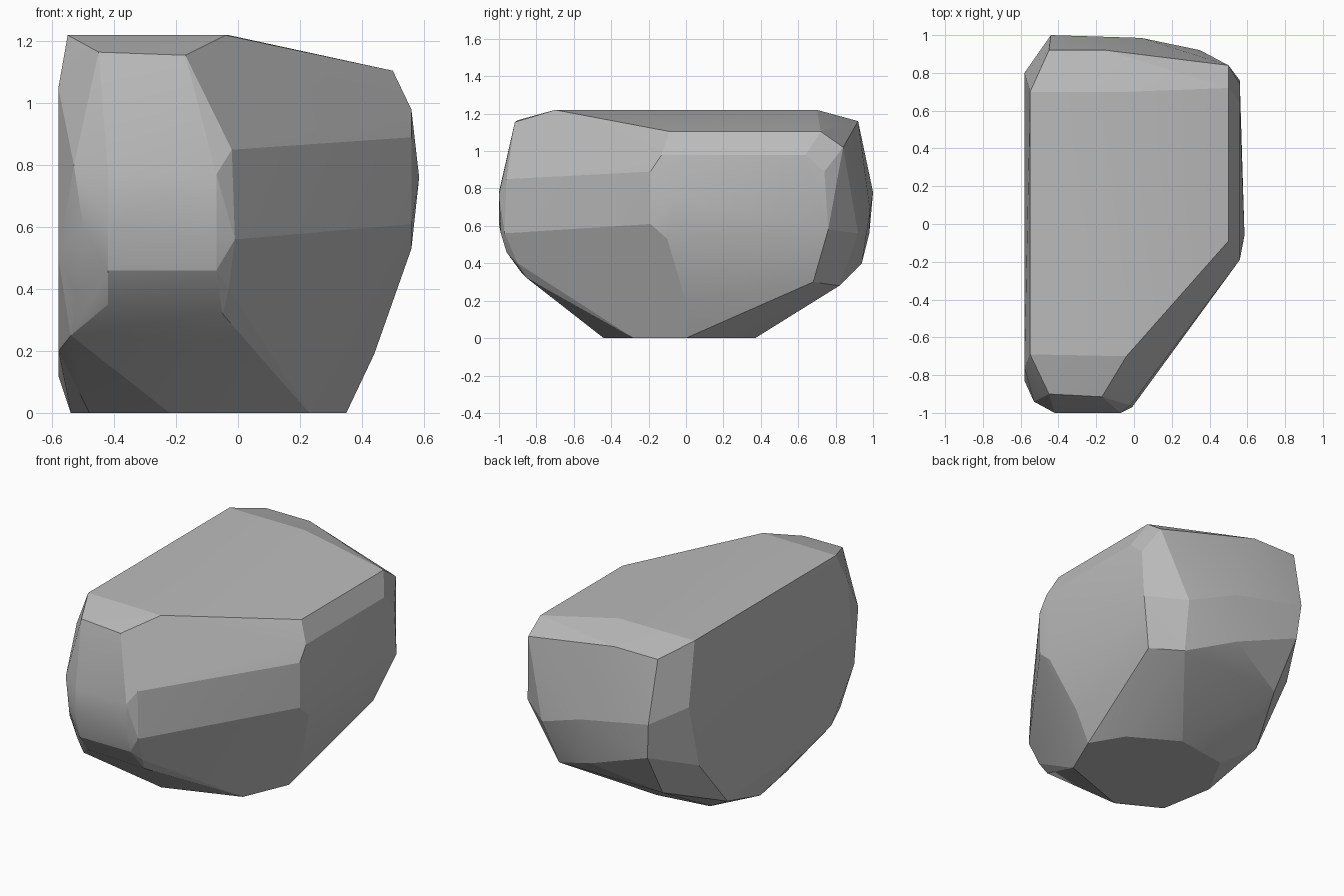
import bpy
import bmesh
import math

# Remove the default cube only
cube = bpy.data.objects.get("Cube")
if cube:
    bpy.data.objects.remove(cube, do_unlink=True)


def stone_material():
    """One plain grey for the whole boulder."""
    grey = (.5, .5, .5, 1)
    material = bpy.data.materials.new("stone_grey")
    material.use_nodes = True
    material.diffuse_color = grey
    material.node_tree.nodes["Principled BSDF"].inputs["Base Color"].default_value = grey
    return material


def level(height, outline):
    """Place a flat outline at one height."""
    return [(x, y, height) for x, y in outline]


def wall(x, profile):
    """Place a side profile at one distance from the middle."""
    return [(x, y, z) for y, z in profile]


def hull_object(name, corners, material):
    """Stretch a tight faceted skin over the corner points."""
    bm = bmesh.new()
    for corner in corners:
        bm.verts.new(corner)
    result = bmesh.ops.convex_hull(bm, input=bm.verts[:])
    loose = set(result["geom_interior"]) | set(result["geom_unused"])
    loose = [item for item in loose if isinstance(item, bmesh.types.BMVert)]
    bmesh.ops.delete(bm, geom=loose, context="VERTS")
    # Merge the nearly coplanar triangles into broad facets
    bmesh.ops.dissolve_limit(bm, angle_limit=math.radians(2),
                             verts=bm.verts[:], edges=bm.edges[:])
    bmesh.ops.recalc_face_normals(bm, faces=bm.faces[:])
    mesh = bpy.data.meshes.new(name)
    bm.to_mesh(mesh)
    bm.free()
    mesh.materials.append(material)
    rock = bpy.data.objects.new(name, mesh)
    bpy.context.collection.objects.link(rock)
    return rock


# Resting face on the ground
base = level(0, [(-.22, -.44), (-.48, -.3), (-.54, .04), (-.39, .32),
                 (-.06, .37), (.23, .2), (.35, 0), (.23, -.28)])

# Level crown and the sloping shoulder beside it
crown = level(1.22, [(-.55, -.69), (-.04, -.7), (-.03, .7), (-.55, .7)])
shoulder = level(1.105, [(.5, -.09), (.5, .72)])

# Blunt front with its chamfered rim and undercut
front = [(-.45, -.9, 1.165), (-.17, -.915, 1.155),
         (-.02, -.96, .85), (-.01, -.97, .56), (-.03, -.9, .4),
         (-.53, -.94, .8), (-.5, -.95, .6), (-.52, -.84, .38),
         (-.05, -.85, .32), (-.54, -.75, .25)]
front += wall(-.42, [(-1, .78), (-1, .61), (-.96, .46), (-.88, .35)])
front += wall(-.07, [(-1, .77), (-.99, .56), (-.96, .46)])

# Broad wall on the tall side
tall_side = wall(-.58, [(-.76, 1.05), (-.83, .5), (-.6, .2),
                        (.42, .12), (.7, .45), (.8, .85)])

# Steep wall on the low side
low_side = wall(.56, [(-.13, .98), (-.19, .89), (-.19, .61), (-.1, .53),
                      (.64, .98), (.74, .89), (.76, .58)])
low_side += [(.585, -.06, .76), (.44, 0, .19), (.46, .68, .3)]

# Rounded back
back = [(-.45, .92, 1.16), (-.15, .92, 1.16), (.5, .84, 1.02),
        (-.44, 1, .78), (.04, .985, .68), (.35, .92, .56),
        (-.42, .98, .56), (0, .94, .4), (.3, .82, .28), (-.4, .8, .27)]

boulder = hull_object("boulder",
                      base + crown + shoulder + front + tall_side + low_side + back,
                      stone_material())

# Soften shallow creases while leaving the strong edges crisp
bpy.context.view_layer.objects.active = boulder
boulder.select_set(True)
bpy.ops.object.shade_smooth_by_angle(angle=math.radians(14))
